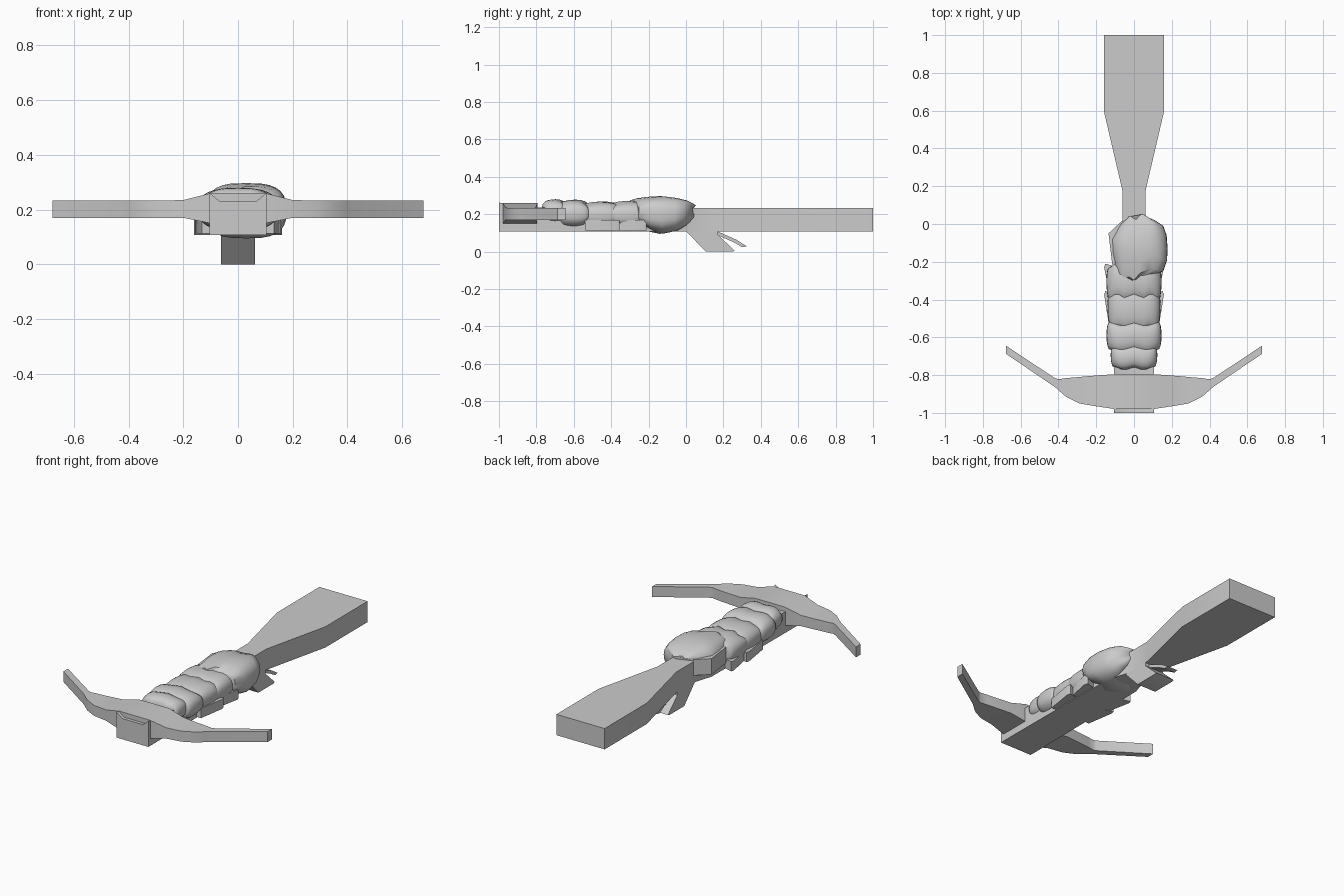
import bpy, bmesh, math

if "Cube" in bpy.data.objects:
    bpy.data.objects.remove(bpy.data.objects["Cube"])


def finish(name, bm, angle=40):
    bmesh.ops.recalc_face_normals(bm, faces=bm.faces)
    me = bpy.data.meshes.new(name)
    bm.to_mesh(me)
    bm.free()
    ob = bpy.data.objects.new(name, me)
    bpy.context.collection.objects.link(ob)
    bpy.ops.object.select_all(action='DESELECT')
    ob.select_set(True)
    bpy.context.view_layer.objects.active = ob
    bpy.ops.object.shade_smooth_by_angle(angle=math.radians(angle))
    return ob


def skin(name, rings, angle=40):
    """Join equal-length rings of points into a capped tube."""
    bm = bmesh.new()
    vs = [[bm.verts.new(p) for p in r] for r in rings]
    n = len(vs[0])
    for a, b in zip(vs, vs[1:]):
        for i in range(n):
            j = (i + 1) % n
            bm.faces.new((a[i], a[j], b[j], b[i]))
    bm.faces.new(vs[0])
    bm.faces.new(vs[-1])
    return finish(name, bm, angle)


def slab(name, outline, x0, x1):
    """Side (y, z) outline extruded across x."""
    return skin(name, [[(x, y, z) for y, z in outline] for x in (x0, x1)])


def wrap(name, sections, wave=0.0, lobes=3, skew=0.0, n=28):
    """Soft lump: sections of (y, x centre, half width, bottom, top)."""
    rings = []
    for y, xc, hw, zb, zt in sections:
        ring = []
        for i in range(n):
            t = 2 * math.pi * i / n
            c, s = math.cos(t), math.sin(t)
            sx = math.copysign(abs(c) ** 0.65, c)
            sz = math.copysign(abs(s) ** 0.75, s)
            ring.append((xc + hw * sx,
                         y + wave * math.cos(lobes * math.pi * sx) + skew * sx,
                         (zb + zt) / 2 + (zt - zb) / 2 * sz))
        rings.append(ring)
    return skin(name, rings, 50)


# Stock with grooved top: y, half width, edge top, middle top
stock = [(-1, .105, .262, .232), (-.8, .105, .235, .232), (-.1, .10, .232, .232),
         (.02, .062, .233, .233), (.18, .062, .233, .233), (.6, .16, .233, .233),
         (1, .16, .233, .233)]
skin("stock", [[(-w, y, .108), (w, y, .108), (w, y, e), (w * .65, y, m),
                (-w * .65, y, m), (-w, y, e)] for y, w, e, m in stock])

# Bow: x, front y, back y, bottom z, top z, mirrored about the middle
half = [(.1, -.98, -.795, .15, .26), (.2, -.965, -.802, .17, .235),
        (.29, -.95, -.81, .17, .233), (.36, -.915, -.816, .17, .233),
        (.40, -.88, -.822, .17, .233), (.42, -.862, -.815, .17, .233),
        (.677, -.688, -.645, .17, .233)]
bow = [(-x, *r) for x, *r in reversed(half)] + half
skin("bow", [[(x, f, b), (x, k, b), (x, k, t), (x, f, t)] for x, f, k, b, t in bow])

# Trigger grip and blade under the stock
slab("trigger_grip", [(0, .11), (.17, .11), (.17, .09), (.26, .005), (.25, 0), (.105, 0)],
     -.062, .062)
slab("trigger_blade", [(.165, .11), (.27, .063), (.325, .028), (.30, .024), (.255, .05),
                       (.16, .092)], -.035, .035)

# Wedge flaps along the fore stock
for side, s in (("left", -1), ("right", 1)):
    for k, (y0, y1) in enumerate(((-.36, -.21), (-.54, -.355))):
        prof = [(s * .08, y0), (s * .132, y0), (s * .158, y1 - .02), (s * .152, y1),
                (s * .08, y1 - .02)]
        skin(f"flap_{side}_{k + 1}", [[(x, y, z) for x, y in prof] for z in (.112, .17)])


# Rounded wrappings over the fore stock
def band(name, y0, y1, w0, w1, zb, zt, wave, lobes):
    secs = []
    for i in range(9):
        u = i / 8
        b = math.sin(math.pi * (.06 + .88 * u)) ** .5
        zc = .2
        secs.append((y0 + (y1 - y0) * (1 - math.cos(math.pi * u)) / 2, 0,
                     (w0 + (w1 - w0) * u) * (.72 + .28 * b),
                     zc - (zc - zb) * b, zc + (zt - zc) * b))
    wrap(name, secs, wave, lobes)


band("wrap_1", -.765, -.645, .122, .125, .145, .28, .007, 2)
band("wrap_2", -.675, -.525, .145, .147, .125, .278, .008, 2)
band("wrap_3", -.555, -.355, .132, .147, .12, .268, .008, 3)
band("wrap_4", -.40, -.215, .142, .15, .117, .272, .012, 3)

# Large irregular wrapping at the rear
wrap("rear_wrap", [(-.285, .0, .06, .17, .275), (-.25, .03, .125, .14, .285),
                   (-.19, .035, .14, .108, .293), (-.13, .03, .148, .095, .297),
                   (-.06, .025, .148, .11, .288), (-.01, .03, .125, .14, .275),
                   (.02, .015, .095, .175, .26), (.035, .01, .065, .20, .25)],
     -.012, 2, .012)
# Loose fold on the left of the rear wrapping
skin("rear_fold", [[(-.135, -.05, z), (-.06, .02, z), (-.03, -.2, z), (-.115, -.215, z)]
                   for z in (.15, .245)])
